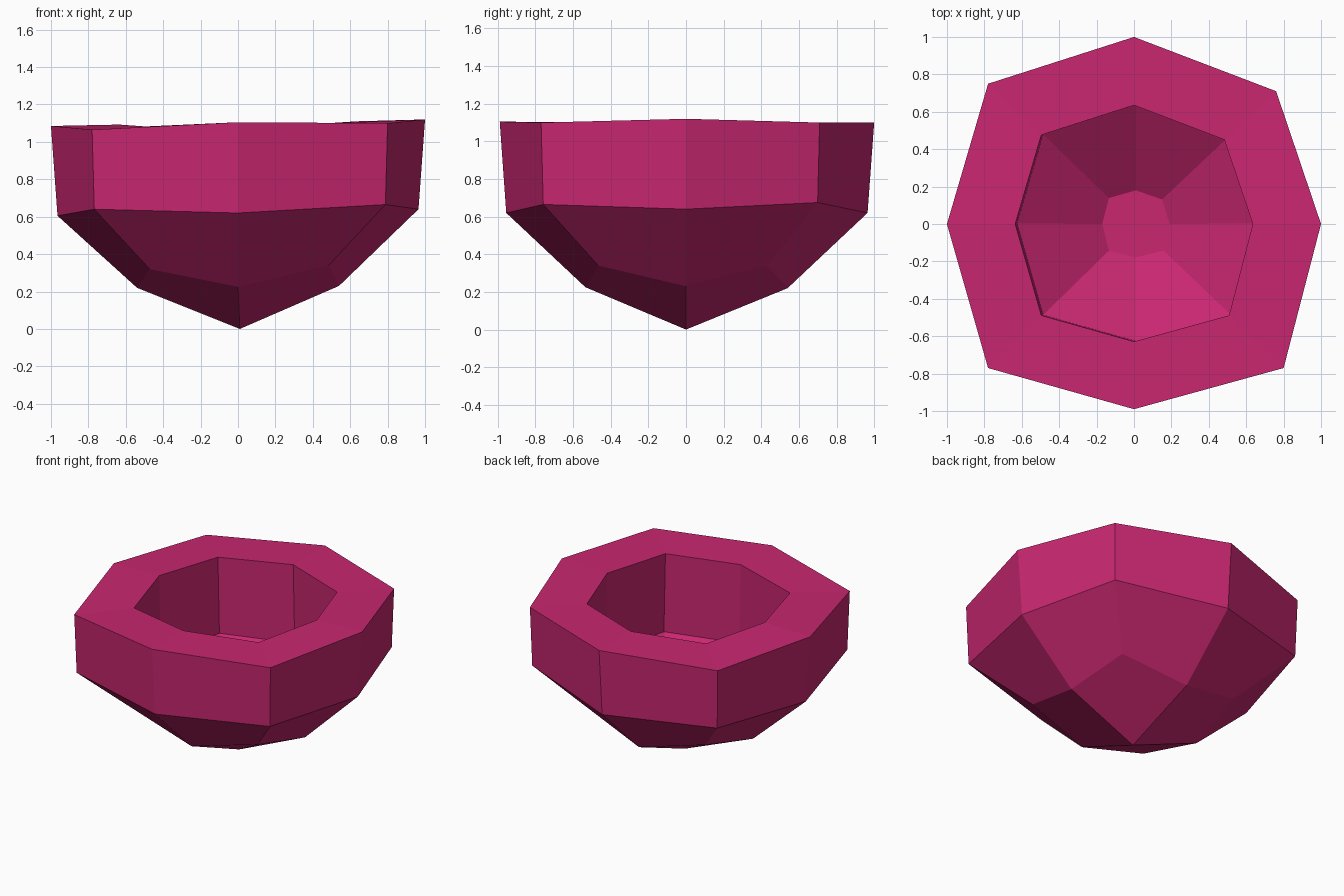
import bpy
import bmesh

default_cube = bpy.data.objects.get("Cube")
if default_cube:
    bpy.data.objects.remove(default_cube, do_unlink=True)


def make_material(name, colour):
    material = bpy.data.materials.new(name)
    material.use_nodes = True
    material.diffuse_color = colour
    shader = next(n for n in material.node_tree.nodes if n.type == 'BSDF_PRINCIPLED')
    shader.inputs["Base Color"].default_value = colour
    shader.inputs["Roughness"].default_value = 0.8
    return material


# Uneven eight-sided outline; even points lie on the axes, odd points are corners
outline = [(1, 0), (.76, .71), (0, 1), (-.78, .75),
           (-1, 0), (-.78, -.77), (0, -.99), (.8, -.77)]
rim_heights = [1.12, 1.1, 1.1, 1.065, 1.085, 1.065, 1.105, 1.1]
shoulder_heights = [.64, .675, .62, .64, .605, .64, .62, .665]
keel_heights = [.23, .34, .22, .33, .22, .32, .225, .34]
opening_heights = [(h + 1.1) / 2 for h in rim_heights]


def make_ring(mesh, heights, axis_scale, corner_scale, shift_x=0.0, shift_y=0.0):
    """Scale the outline into one loop of the bowl."""
    ring = []
    for i, (x, y) in enumerate(outline):
        scale = corner_scale if i % 2 else axis_scale
        ring.append(mesh.verts.new((x * scale + shift_x, y * scale + shift_y, heights[i])))
    return ring


def bridge(mesh, upper, lower):
    """Join two loops with one quad per side."""
    count = len(upper)
    for i in range(count):
        j = (i + 1) % count
        mesh.faces.new((upper[i], lower[i], lower[j], upper[j]))


bm = bmesh.new()

# Loops from the inner floor over the rim and down the outside
floor = make_ring(bm, [.24] * len(outline), .18, .185, shift_x=.01)
wall_foot = make_ring(bm, [.53] * len(outline), .635, .635, .01, .003)
opening = make_ring(bm, opening_heights, .635, .635)
rim = make_ring(bm, rim_heights, 1, 1)
shoulder = make_ring(bm, shoulder_heights, .965, .985)
keel = make_ring(bm, keel_heights, .54, .605)

loops = [floor, wall_foot, opening, rim, shoulder, keel]
for inner, outer in zip(loops, loops[1:]):
    bridge(bm, inner, outer)
bm.faces.new(floor)

# Pointed underside: four kite faces meeting at the tip
tip = bm.verts.new((.01, 0, 0))
for i in range(0, len(keel), 2):
    bm.faces.new((tip, keel[i], keel[i + 1], keel[(i + 2) % len(keel)]))

bmesh.ops.recalc_face_normals(bm, faces=bm.faces)
bowl_mesh = bpy.data.meshes.new("faceted_bowl")
bm.to_mesh(bowl_mesh)
bm.free()

bowl = bpy.data.objects.new("faceted_bowl", bowl_mesh)
bowl_mesh.materials.append(make_material("raspberry_pink", (.58, .02, .162, 1)))
bpy.context.collection.objects.link(bowl)
